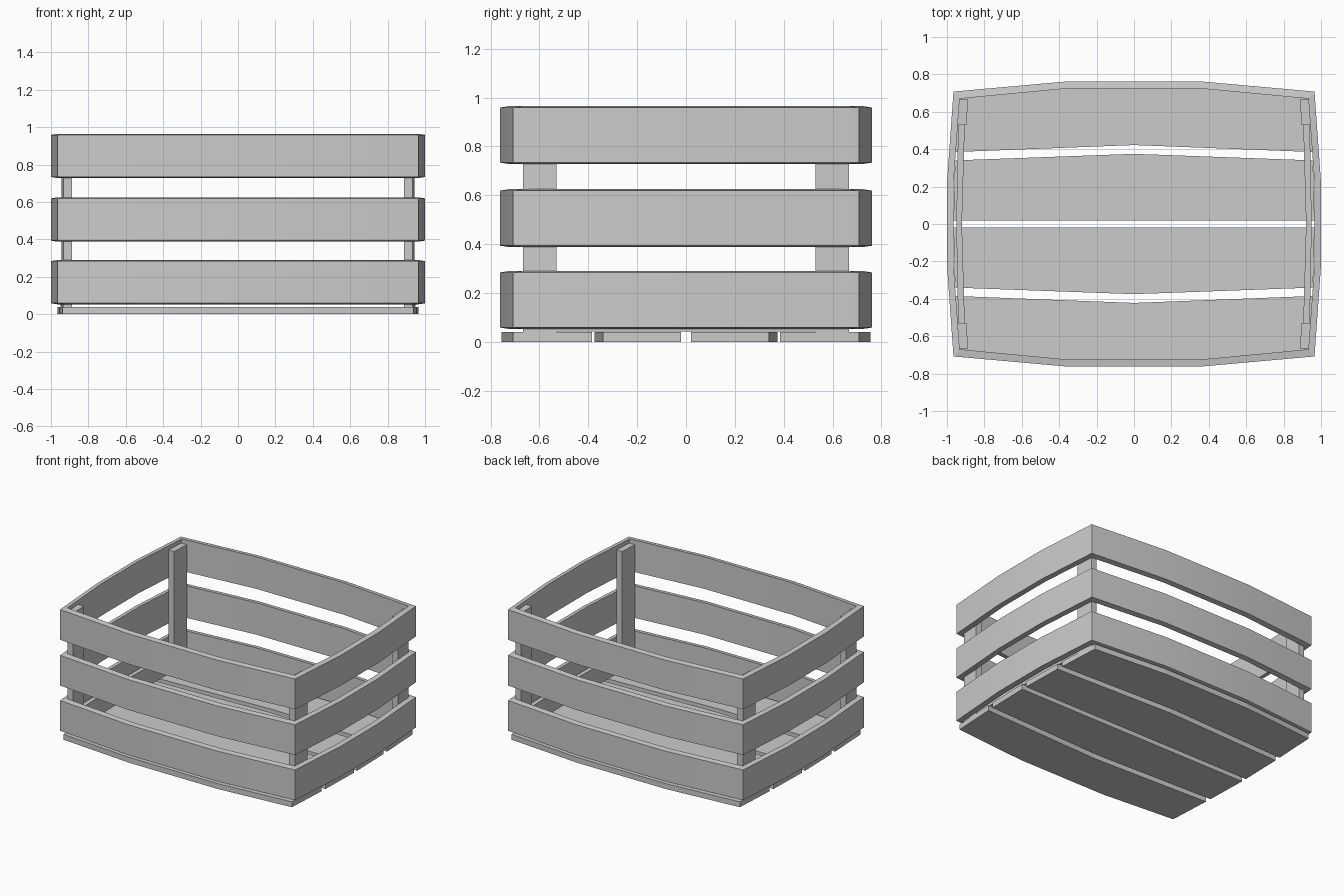
import bpy

if "Cube" in bpy.data.objects:
    bpy.data.objects.remove(bpy.data.objects["Cube"])

SLAT_Z = (0.053, 0.388, 0.728)   # bottoms of the three slat rows
SLAT_H = 0.237


def make(name, verts, faces, smooth=False):
    me = bpy.data.meshes.new(name)
    me.from_pydata(verts, [], faces)
    ob = bpy.data.objects.new(name, me)
    bpy.context.collection.objects.link(ob)
    bpy.ops.object.select_all(action='DESELECT')
    bpy.context.view_layer.objects.active = ob
    ob.select_set(True)
    bpy.ops.object.mode_set(mode='EDIT')
    bpy.ops.mesh.select_all(action='SELECT')
    bpy.ops.mesh.normals_make_consistent(inside=False)
    bpy.ops.object.mode_set(mode='OBJECT')
    if smooth:
        bpy.ops.object.shade_smooth_by_angle(angle=0.5)
    return ob


def prism(name, outline, z0, z1, sx=1, sy=1):
    n = len(outline)
    verts = [(x * sx, y * sy, z) for z in (z0, z1) for x, y in outline]
    faces = [tuple(range(n)), tuple(range(n, 2 * n))]
    faces += [(i, (i + 1) % n, n + (i + 1) % n, n + i) for i in range(n)]
    return make(name, verts, faces)


def slat(name, outer, inner, z0, sx, sy):
    """Bowed board whose outer face is a little lower than its inner face."""
    z1, b, n = z0 + SLAT_H, 0.006, len(outer)
    verts = []
    for (ox, oy), (ix, iy) in zip(outer, inner):
        verts += [(ox * sx, oy * sy, z0 + b), (ox * sx, oy * sy, z1 - b),
                  (ix * sx, iy * sy, z1), (ix * sx, iy * sy, z0)]
    faces = [(0, 1, 2, 3), tuple(4 * (n - 1) + k for k in range(4))]
    for i in range(n - 1):
        for k in range(4):
            a, c = 4 * i + k, 4 * i + (k + 1) % 4
            faces.append((a, c, c + 4, a + 4))
    return make(name, verts, faces, True)


# Bowed wall slats, mitred at the corners
long_out = [(-0.965, 0.708), (-0.36, 0.762), (0.36, 0.762), (0.965, 0.708)]
long_in = [(-0.932, 0.67), (-0.36, 0.724), (0.36, 0.724), (0.932, 0.67)]
side_out = [(0.965, -0.708), (1.0, -0.22), (1.0, 0.22), (0.965, 0.708)]
side_in = [(0.932, -0.67), (0.965, -0.22), (0.965, 0.22), (0.932, 0.67)]
for i, z in enumerate(SLAT_Z):
    for s, (a, b) in ((1, ("back", "right")), (-1, ("front", "left"))):
        slat(f"{a}_slat_{i}", long_out, long_in, z, 1, s)
        slat(f"{b}_slat_{i}", side_out, side_in, z, s, 1)

# Floor boards with bowed edges
inner_board = [(-0.965, 0.02), (0.965, 0.02), (0.957, 0.34), (0, 0.375), (-0.957, 0.34)]
outer_board = [(-0.955, 0.385), (0, 0.422), (0.955, 0.385), (0.938, 0.708),
               (0.36, 0.756), (-0.36, 0.756), (-0.938, 0.708)]
for s, side in ((1, "back"), (-1, "front")):
    prism(f"{side}_inner_floor_board", inner_board, 0, 0.04, 1, s)
    prism(f"{side}_outer_floor_board", outer_board, 0, 0.04, 1, s)

# Corner posts, and a low rail between the posts at each end
post = [(0.895, 0.53), (0.943, 0.53), (0.934, 0.668), (0.888, 0.668)]
rail = [(0.905, -0.53), (0.92, 0), (0.905, 0.53), (0.94, 0.53), (0.95, 0), (0.94, -0.53)]
for sx, end in ((1, "right"), (-1, "left")):
    for sy, side in ((1, "back"), (-1, "front")):
        prism(f"{side}_{end}_post", post, 0.04, 0.935, sx, sy)
    prism(f"{end}_rail", rail, 0.042, 0.18, sx, 1)
